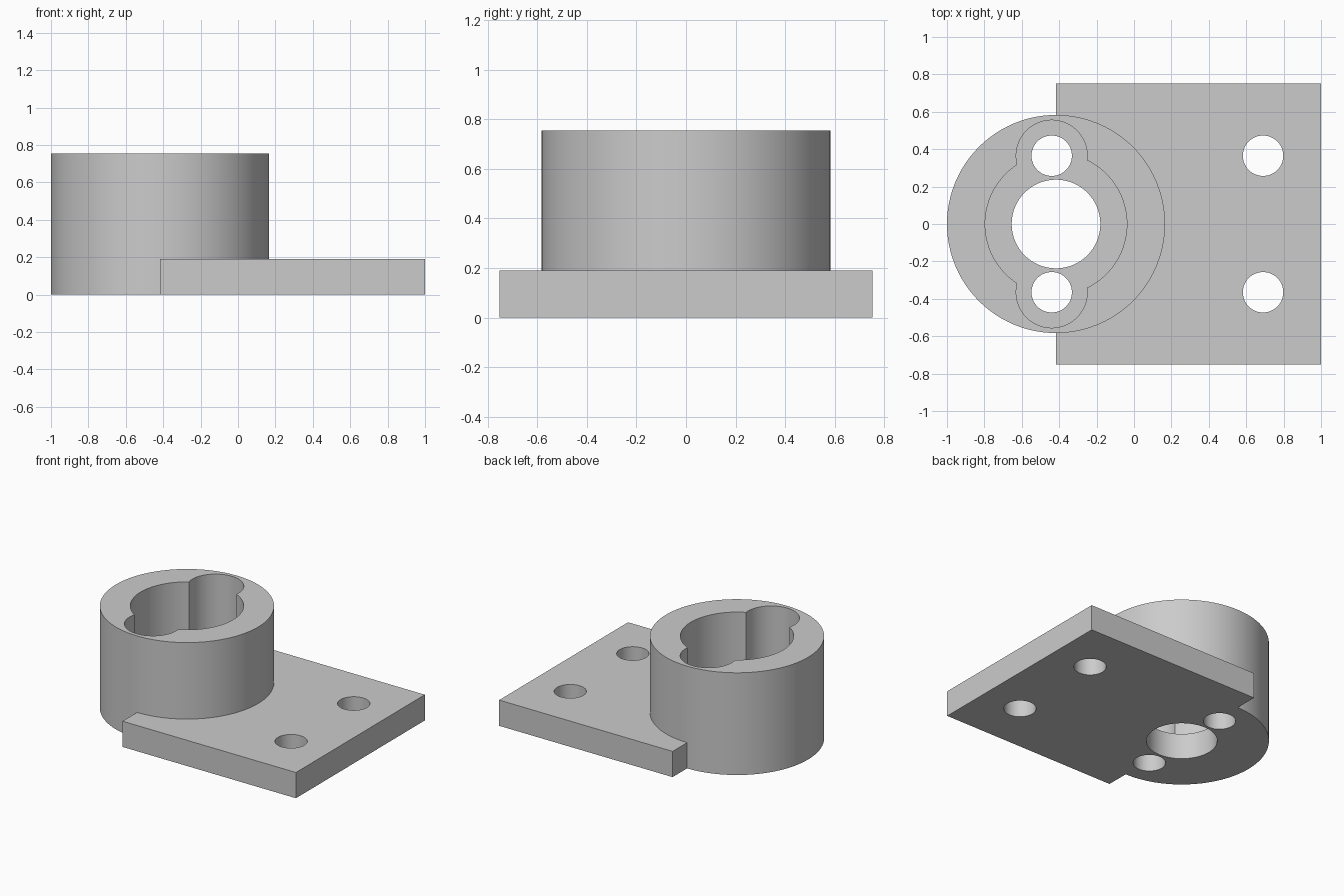
import bpy
import math

# Remove the default cube
if "Cube" in bpy.data.objects:
    bpy.data.objects.remove(bpy.data.objects["Cube"], do_unlink=True)

# Main dimensions
AXIS_X = -0.417      # axis of the round housing
LOBE_X = -0.44       # axis of the side lobes
HOLE_Y = 0.365       # offset of all screw holes
PLATE_TOP = 0.19
HEIGHT = 0.755

grey = bpy.data.materials.new("light_grey")
grey.use_nodes = True
colour = (0.6, 0.6, 0.6, 1)
grey.diffuse_color = colour
grey.node_tree.nodes["Principled BSDF"].inputs["Base Color"].default_value = colour


def cylinder(name, x, y, radius, bottom, top):
    bpy.ops.mesh.primitive_cylinder_add(
        vertices=96, radius=radius, depth=top - bottom,
        location=(x, y, (top + bottom) / 2))
    obj = bpy.context.object
    obj.name = name
    obj.data.materials.append(grey)
    return obj


def combine(body, tool, operation):
    """Apply a boolean to the body and discard the tool."""
    tool.hide_render = True
    mod = body.modifiers.new(operation.lower(), "BOOLEAN")
    mod.operation = operation
    mod.solver = "EXACT"
    mod.object = tool
    bpy.context.view_layer.objects.active = body
    bpy.ops.object.modifier_apply(modifier=mod.name)
    bpy.data.objects.remove(tool, do_unlink=True)


# Mounting plate
bpy.ops.mesh.primitive_cube_add(size=1, location=((1 + AXIS_X) / 2, 0, PLATE_TOP / 2))
body = bpy.context.object
body.name = "mounting_bracket"
body.scale = (1 - AXIS_X, 1.504, PLATE_TOP)
bpy.ops.object.transform_apply(location=True, rotation=True, scale=True)
body.data.materials.append(grey)

# Round housing
combine(body, cylinder("housing", AXIS_X, 0, 0.583, 0, HEIGHT), "UNION")

# Pocket: round bore with a lobe on each side
pocket = cylinder("pocket", AXIS_X, 0, 0.379, PLATE_TOP, 1)
for side in (-1, 1):
    combine(pocket, cylinder("lobe", LOBE_X, side * HOLE_Y, 0.19, PLATE_TOP, 1), "UNION")
combine(body, pocket, "DIFFERENCE")

# Through holes: central opening, lobe holes and plate holes
combine(body, cylinder("central_hole", AXIS_X, 0, 0.237, -0.2, 0.5), "DIFFERENCE")
for x in (LOBE_X, 0.69):
    for side in (-1, 1):
        combine(body, cylinder("screw_hole", x, side * HOLE_Y, 0.108, -0.2, 0.5), "DIFFERENCE")

# Smooth the round walls and keep the edges sharp
bpy.ops.object.select_all(action="DESELECT")
body.select_set(True)
bpy.context.view_layer.objects.active = body
bpy.ops.object.shade_smooth_by_angle(angle=math.radians(30))
